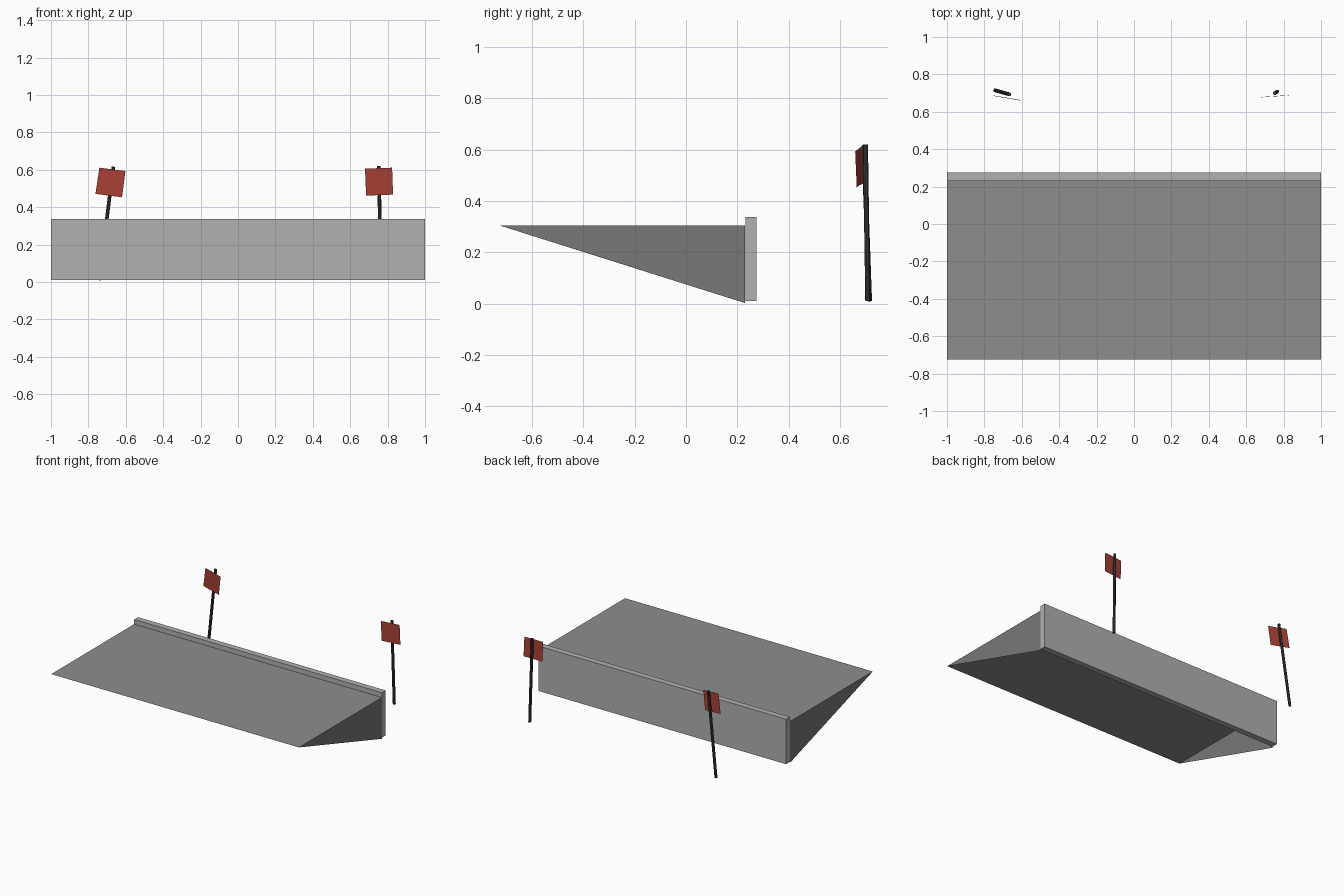
import bpy, bmesh
from mathutils import Vector

if "Cube" in bpy.data.objects:
    bpy.data.objects.remove(bpy.data.objects["Cube"])


def material(name, rgb):
    m = bpy.data.materials.new(name)
    m.diffuse_color = (*rgb, 1)
    m.use_nodes = True
    m.node_tree.nodes["Principled BSDF"].inputs["Base Color"].default_value = m.diffuse_color
    return m


LIGHT = material("light concrete", (0.44, 0.44, 0.44))
DECK = material("deck grey", (0.27, 0.27, 0.27))
SIDE = material("side grey", (0.19, 0.19, 0.19))
RED = material("sign red", (0.39, 0.053, 0.036))
DARK = material("post dark grey", (0.045, 0.045, 0.045))


def make(name, verts, faces, mats, indices=None):
    me = bpy.data.meshes.new(name)
    me.from_pydata(verts, [], faces)
    for m in mats:
        me.materials.append(m)
    for p, i in zip(me.polygons, indices or [0] * len(faces)):
        p.material_index = i
    ob = bpy.data.objects.new(name, me)
    bpy.context.collection.objects.link(ob)
    return ob


# Platform deck with triangular ends, open underneath
tip, back, top = -0.725, 0.23, 0.304
make("platform_deck",
     [(x, y, z) for x in (-1, 1) for y, z in ((tip, top), (back, top), (back, 0.002))],
     [(0, 3, 4, 1), (0, 1, 2), (3, 5, 4)], [DECK, SIDE], [0, 1, 1])

# Edge wall along the back of the deck
bm = bmesh.new()
bmesh.ops.create_cube(bm, size=1)
for v in bm.verts:
    v.co = Vector((v.co.x * 2, 0.253 + v.co.y * 0.044, 0.174 + v.co.z * 0.328))
me = bpy.data.meshes.new("edge_wall")
bm.to_mesh(me)
bm.free()
me.materials.append(LIGHT)
bpy.context.collection.objects.link(bpy.data.objects.new("edge_wall", me))


def post(name, a, b, r=0.01):
    a, b = Vector(a), Vector(b)
    bpy.ops.mesh.primitive_cylinder_add(vertices=8, radius=r, depth=(b - a).length,
                                        location=(a + b) / 2)
    ob = bpy.context.object
    ob.name = name
    ob.rotation_euler = (b - a).to_track_quat('Z', 'Y').to_euler()
    ob.data.materials.append(DARK)


# Leaning posts
post("left_post", (-0.743, 0.715, 0.01), (-0.666, 0.693, 0.616))
post("right_post", (0.766, 0.708, 0.01), (0.752, 0.699, 0.62))

# Thin sign plates in front of the posts
make("left_sign", [(-0.741, 0.683, 0.611), (-0.762, 0.689, 0.471),
                   (-0.62, 0.665, 0.453), (-0.602, 0.659, 0.593)], [(0, 1, 2, 3)], [RED])
make("right_sign", [(0.679, 0.677, 0.606), (0.685, 0.679, 0.462),
                    (0.829, 0.689, 0.467), (0.824, 0.687, 0.611)], [(0, 1, 2, 3)], [RED])
